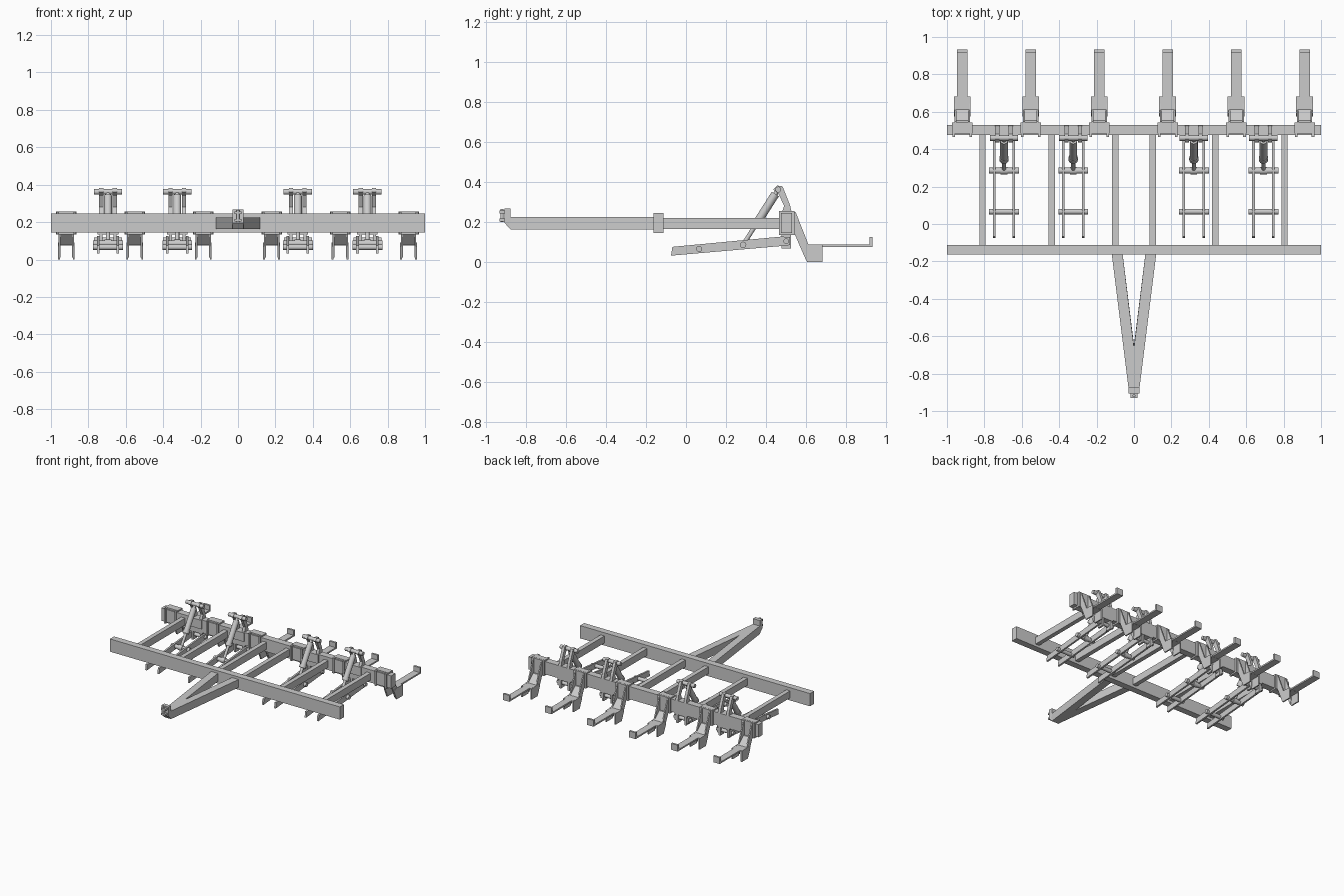
import bpy
import bmesh
from mathutils import Vector

default_cube = bpy.data.objects.get("Cube")
if default_cube:
    bpy.data.objects.remove(default_cube, do_unlink=True)


def finish(name, bm):
    bmesh.ops.recalc_face_normals(bm, faces=bm.faces)
    mesh = bpy.data.meshes.new(name)
    bm.to_mesh(mesh)
    bm.free()
    obj = bpy.data.objects.new(name, mesh)
    bpy.context.collection.objects.link(obj)
    return obj


def box(name, xs, ys, zs):
    """Box given by its extent along each axis."""
    bm = bmesh.new()
    bmesh.ops.create_cube(bm, size=1)
    for v in bm.verts:
        v.co = [span[0] if c < 0 else span[1] for c, span in zip(v.co, (xs, ys, zs))]
    return finish(name, bm)


def extrude(name, points, direction):
    """Prism made by sweeping a flat outline along a direction."""
    bm = bmesh.new()
    face = bm.faces.new([bm.verts.new(p) for p in points])
    result = bmesh.ops.extrude_face_region(bm, geom=[face])
    moved = [g for g in result["geom"] if isinstance(g, bmesh.types.BMVert)]
    bmesh.ops.translate(bm, vec=direction, verts=moved)
    return finish(name, bm)


def side_plate(name, x, width, outline):
    """Plate with a (y, z) outline, centred on x."""
    return extrude(name, [(x - width / 2, y, z) for y, z in outline], (width, 0, 0))


def rod(name, start, end, radius, sides=12):
    start, end = Vector(start), Vector(end)
    axis = end - start
    bm = bmesh.new()
    bmesh.ops.create_cone(bm, cap_ends=True, segments=sides, radius1=radius,
                          radius2=radius, depth=axis.length)
    turn = axis.to_track_quat("Z", "Y")
    for v in bm.verts:
        v.co = turn @ v.co + (start + end) / 2
    obj = finish(name, bm)
    for poly in obj.data.polygons:
        poly.use_smooth = len(poly.vertices) == 4
    edges = obj.data.edges
    for edge in edges:
        a, b = (obj.data.vertices[i].co for i in edge.vertices)
        edge.use_edge_sharp = abs((a - b).dot(axis)) < 1e-6
    return obj


def cross_pin(name, x, y, z, half, radius):
    return rod(name, (x - half, y, z), (x + half, y, z), radius)


# Main frame
BAR_Z = (0.145, 0.245)
box("front_beam", (-1, 1), (-0.163, -0.112), BAR_Z)
box("rear_beam", (-1, 1), (0.475, 0.528), BAR_Z)
for x in (-0.81, -0.44, -0.1, 0.1, 0.435, 0.805):
    box("frame_rail", (x - 0.017, x + 0.017), (-0.115, 0.478), (0.165, 0.22))

# Drawbar arms with an undercut nose
for side in (-1, 1):
    outline = [(-0.16, 0.225), (-0.905, 0.225), (-0.905, 0.195),
               (-0.875, 0.162), (-0.16, 0.162)]
    arm = side_plate("drawbar_arm", 0, 0.058, outline)
    for v in arm.data.vertices:
        v.co.x += side * 0.09 * (v.co.y + 0.88) / 0.72
        if v.co.y < -0.8:
            v.co.x = max(-0.03, min(0.03, v.co.x))

# Hitch clevis
box("hitch_post", (-0.03, 0.03), (-0.905, -0.875), (0.2, 0.268))
for z in (0.21, 0.25):
    box("hitch_jaw", (-0.02, 0.02), (-0.93, -0.9), (z - 0.007, z + 0.007))
rod("hitch_pin", (0, -0.918, 0.2), (0, -0.918, 0.266), 0.008)


def row_tool(x):
    # Clamp plate and U-bolts around the rear beam
    box("clamp_plate", (x - 0.055, x + 0.055), (0.527, 0.542), (0.135, 0.255))
    for s in (-0.045, 0.045):
        a, b = x + s - 0.007, x + s + 0.007
        box("clamp_front", (a, b), (0.465, 0.476), (0.136, 0.254))
        for z in BAR_Z:
            box("clamp_strap", (a, b), (0.465, 0.535), (z - 0.009, z + 0.009))
    for z in (0.14, 0.25):
        box("clamp_pad", (x - 0.055, x + 0.055), (0.485, 0.53), (z - 0.006, z + 0.006))
    # Sloping shank between two soil blades
    shank = [(0.54, 0.25), (0.547, 0.25), (0.612, 0.085), (0.605, 0.012),
             (0.598, 0.012), (0.54, 0.145)]
    for s in (-0.036, 0.036):
        side_plate("shank", x + s, 0.01, shank)
    blade = [(0.59, 0.09), (0.682, 0.085), (0.682, 0), (0.605, 0), (0.575, 0.07)]
    for s in (-0.04, 0.04):
        side_plate("soil_blade", x + s, 0.01, blade)
    web = [(0.54, 0.14), (0.553, 0.14), (0.615, 0.085), (0.6, 0.078)]
    side_plate("shank_web", x, 0.07, web)
    # Trailing foot with upturned end
    box("foot_base", (x - 0.042, x + 0.042), (0.605, 0.682), (0.074, 0.087))
    foot = [(0.61, 0.075), (0.932, 0.075), (0.932, 0.125), (0.916, 0.125),
            (0.916, 0.087), (0.61, 0.087)]
    side_plate("trailing_foot", x, 0.056, foot)


def lift_unit(x):
    # Twin swinging arms
    arm = [(-0.075, 0.032), (-0.068, 0.076), (0.475, 0.127), (0.52, 0.125),
           (0.52, 0.085), (0.475, 0.08)]
    for s in (-0.053, 0.053):
        side_plate("swing_arm", x + s, 0.014, arm)
        box("hinge_lug", (x + s * 0.7 - 0.008, x + s * 0.7 + 0.008),
            (0.477, 0.525), (0.068, 0.146))
    cross_pin("front_cross_tube", x, 0.066, 0.066, 0.08, 0.015)
    cross_pin("cylinder_cross_tube", x, 0.285, 0.086, 0.08, 0.016)
    cross_pin("hinge_pin", x, 0.5, 0.104, 0.075, 0.014)
    box("hinge_pad", (x - 0.055, x + 0.055), (0.475, 0.528), (0.134, 0.146))
    # Bent mast on top of the beam
    mast = [(0.478, 0.244), (0.528, 0.244), (0.519, 0.285), (0.482, 0.378),
            (0.455, 0.382), (0.435, 0.362), (0.462, 0.34), (0.49, 0.28)]
    for s in (-0.036, 0.036):
        side_plate("mast_plate", x + s, 0.022, mast)
    cross_pin("mast_pin", x, 0.46, 0.362, 0.076, 0.015)
    box("mast_foot", (x - 0.05, x + 0.05), (0.466, 0.478), (0.175, 0.245))
    # Hydraulic cylinder
    top, bottom = Vector((x, 0.46, 0.362)), Vector((x, 0.285, 0.086))
    rod("cylinder_rod", bottom, top, 0.011)
    rod("cylinder_barrel", bottom.lerp(top, 0.35), bottom.lerp(top, 0.92), 0.021, 16)
    rod("cylinder_gland", bottom.lerp(top, 0.33), bottom.lerp(top, 0.4), 0.025, 16)
    cross_pin("cylinder_eye", x, bottom.y, bottom.z, 0.018, 0.021)


for i in range(6):
    row_tool(-0.918 + 0.366 * i)
for x in (-0.695, -0.325, 0.32, 0.692):
    lift_unit(x)
